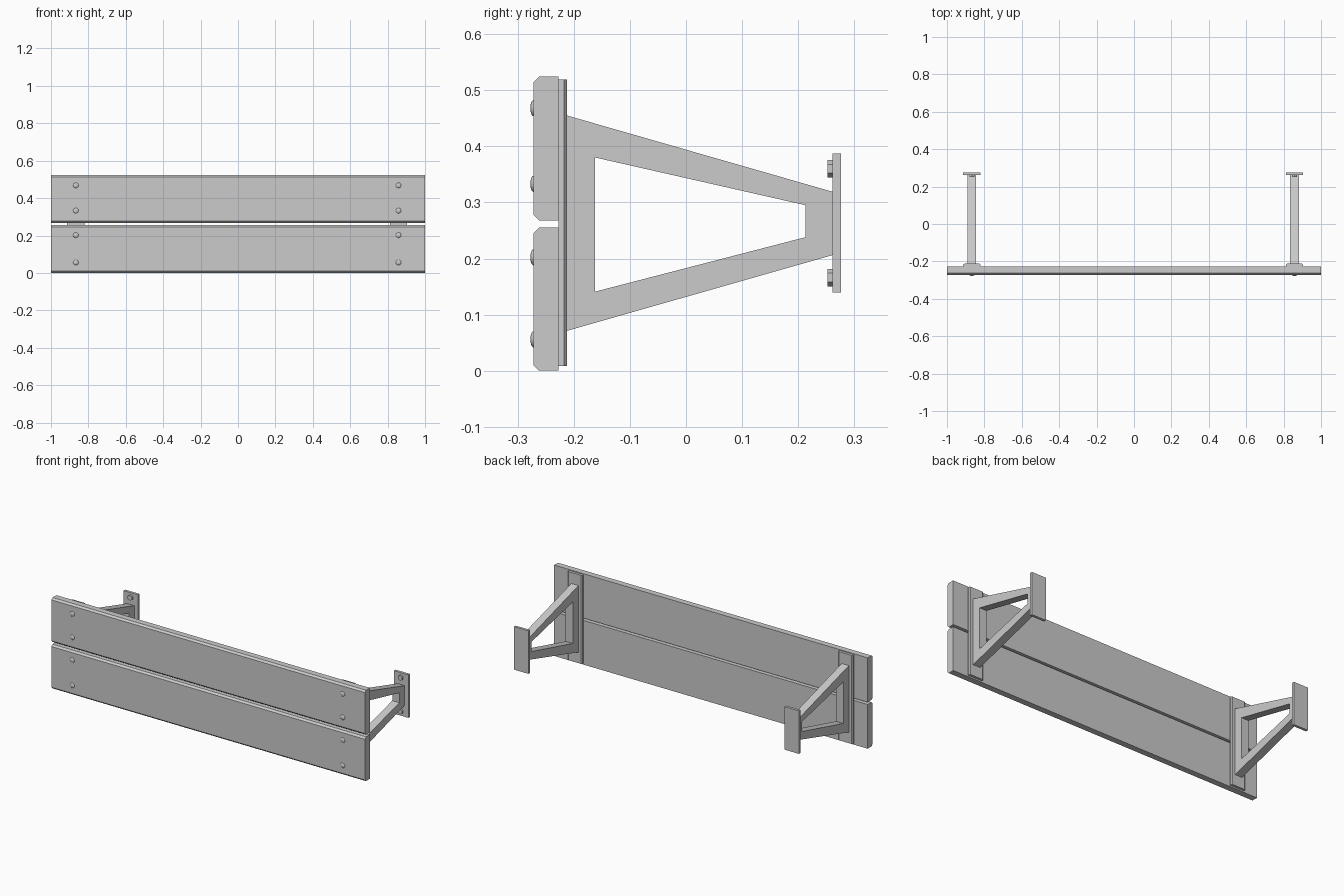
import bpy, bmesh, math
from mathutils import Matrix

if "Cube" in bpy.data.objects:
    bpy.data.objects.remove(bpy.data.objects["Cube"])


def finish(name, bm, smooth=False):
    bmesh.ops.recalc_face_normals(bm, faces=bm.faces)
    me = bpy.data.meshes.new(name)
    bm.to_mesh(me)
    bm.free()
    ob = bpy.data.objects.new(name, me)
    bpy.context.collection.objects.link(ob)
    if smooth:
        bpy.context.view_layer.objects.active = ob
        ob.select_set(True)
        bpy.ops.object.shade_smooth_by_angle(angle=math.radians(40))
        ob.select_set(False)
    return ob


def prism(name, pts, depth):
    """Extrude a closed outline of 3D points along the vector depth."""
    bm = bmesh.new()
    face = bm.faces.new([bm.verts.new(p) for p in pts])
    ext = bmesh.ops.extrude_face_region(bm, geom=[face])
    bmesh.ops.translate(bm, vec=depth,
                        verts=[v for v in ext["geom"] if isinstance(v, bmesh.types.BMVert)])
    return finish(name, bm)


def plank(name, z0, z1):
    y0, y1, c = -0.272, -0.227, 0.01
    prof = [(y1, z0), (y1, z1), (y0 + c, z1), (y0, z1 - c), (y0, z0 + c), (y0 + c, z0)]
    prism(name, [(-1, y, z) for y, z in prof], (2, 0, 0))


def frame(name, x):
    """Tapered ring bracket between the planks and the wall plate."""
    outer = [(-0.2125, 0.455), (0.261, 0.319), (0.261, 0.206), (-0.2125, 0.071)]
    inner = [(-0.162, 0.38), (0.213, 0.295), (0.213, 0.238), (-0.162, 0.141)]
    bm = bmesh.new()
    rings = [[bm.verts.new((x + dx, y, z)) for y, z in loop]
             for dx, loop in ((-0.023, outer), (0.023, outer), (0.023, inner), (-0.023, inner))]
    for a, b in zip(rings, rings[1:] + rings[:1]):
        for i in range(4):
            j = (i + 1) % 4
            bm.faces.new((a[i], a[j], b[j], b[i]))
    finish(name, bm)


def dome_bolt(name, x, z):
    """Shallow round head on the plank front."""
    bm = bmesh.new()
    bmesh.ops.create_uvsphere(bm, u_segments=20, v_segments=10, radius=1)
    bmesh.ops.bisect_plane(bm, geom=bm.verts[:] + bm.edges[:] + bm.faces[:],
                           plane_co=(0, 0, 0), plane_no=(0, 0, -1), clear_outer=True)
    bm.transform(Matrix.Translation((x, -0.2715, z)) @ Matrix.Rotation(math.pi / 2, 4, 'X')
                 @ Matrix.Diagonal((0.0145, 0.0145, 0.006, 1)))
    finish(name, bm, True)


def hex_bolt(name, x, z):
    pts = [(x + 0.0155 * math.sin(i * math.pi / 3), 0.252,
            z + 0.0155 * math.cos(i * math.pi / 3)) for i in range(6)]
    prism(name, pts, (0, 0.01, 0))


# Two long boards with chamfered front edges
plank("lower_plank", 0.0, 0.255)
plank("upper_plank", 0.268, 0.524)

# Left and right bracket assemblies
for side, x in (("left", -0.867), ("right", 0.858)):
    # Plate behind the planks, back edges slightly bevelled
    w, c = 0.046, 0.006
    prof = [(-w, -0.227), (w, -0.227), (w, -0.2175), (w - c, -0.2125),
            (c - w, -0.2125), (-w, -0.2175)]
    prism(side + "_mount_plate", [(x + px, y, 0.008) for px, y in prof], (0, 0, 0.511))
    frame(side + "_bracket_frame", x)
    # Rear wall plate
    prism(side + "_wall_plate",
          [(x - 0.046, 0.261, 0.139), (x + 0.046, 0.261, 0.139),
           (x + 0.046, 0.276, 0.139), (x - 0.046, 0.276, 0.139)], (0, 0, 0.248))
    for i, z in enumerate((0.056, 0.202, 0.333, 0.468)):
        dome_bolt(f"{side}_plank_bolt_{i + 1}", x, z)
    for i, z in enumerate((0.166, 0.36)):
        hex_bolt(f"{side}_wall_bolt_{i + 1}", x, z)
